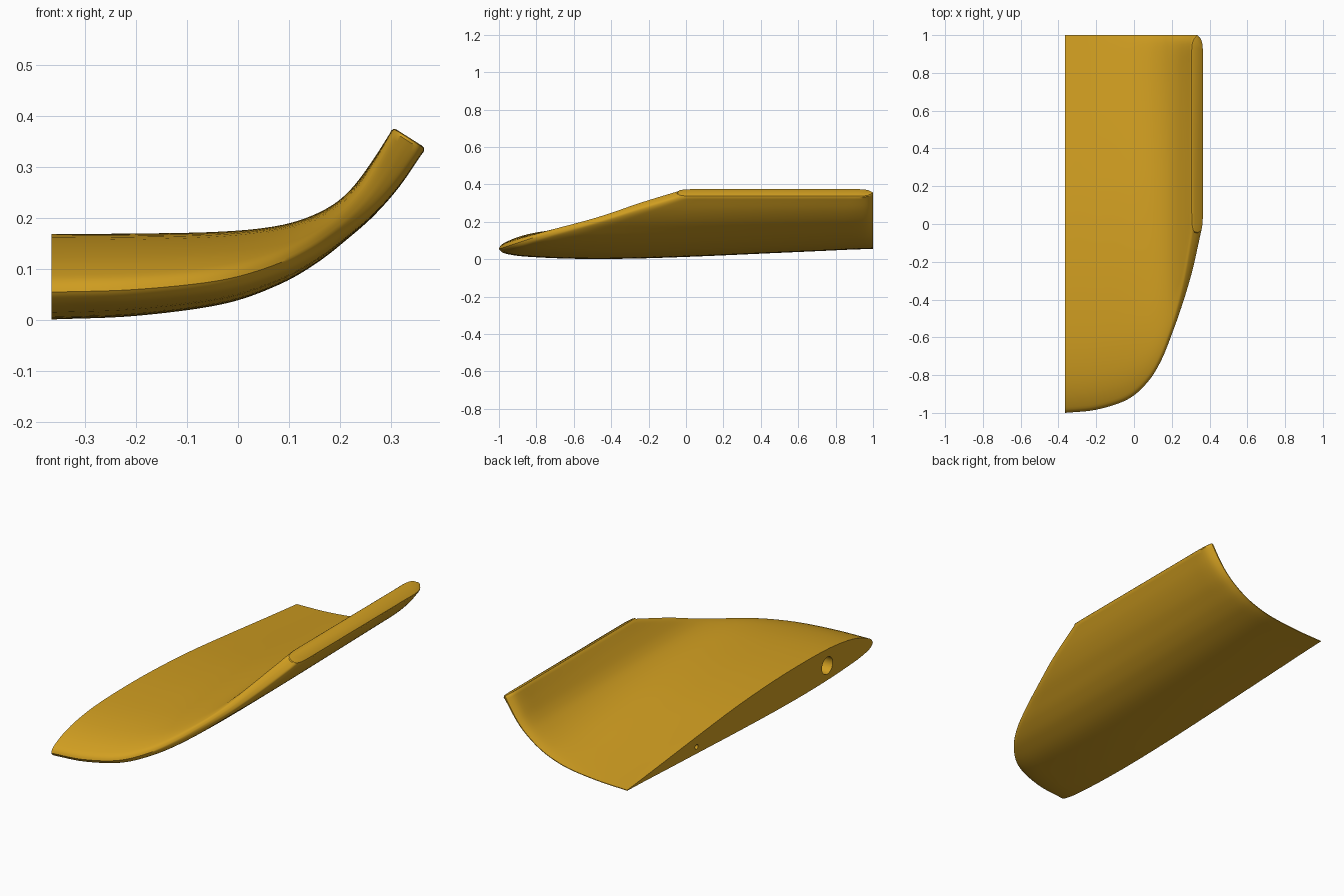
import bpy, bmesh, math
from mathutils import Vector

if "Cube" in bpy.data.objects:
    bpy.data.objects.remove(bpy.data.objects["Cube"])

gold = bpy.data.materials.new("golden_yellow")
gold.diffuse_color = (0.64, 0.345, 0.015, 1)
gold.use_nodes = True
gold.node_tree.nodes["Principled BSDF"].inputs["Base Color"].default_value = gold.diffuse_color


def smooth_rows(rows, steps):
    """Catmull-Rom interpolation through rows of numbers."""
    out = []
    n = len(rows)
    for i in range(n - 1):
        b, c = Vector(rows[i]), Vector(rows[i + 1])
        a = Vector(rows[i - 1]) if i else b * 2 - c
        d = Vector(rows[i + 2]) if i + 2 < n else c * 2 - b
        for k in range(steps):
            t = k / steps
            out.append(0.5 * (2 * b + (c - a) * t + (2 * a - 5 * b + 4 * c - d) * t * t
                              + (3 * b - a - 3 * c + d) * t ** 3))
    out.append(Vector(rows[-1]))
    return out


# Span stations: lower x, z, upper x, z, leading edge y, tip blend
stations = smooth_rows([
    (-0.365, 0.001, -0.365, 0.168, -1.000, 0.00),
    (-0.200, 0.008, -0.200, 0.169, -0.983, 0.01),
    (-0.030, 0.031, -0.050, 0.172, -0.930, 0.05),
    (0.080, 0.069, 0.050, 0.180, -0.840, 0.13),
    (0.155, 0.112, 0.120, 0.195, -0.725, 0.26),
    (0.215, 0.159, 0.180, 0.222, -0.575, 0.44),
    (0.267, 0.205, 0.222, 0.257, -0.430, 0.64),
    (0.317, 0.262, 0.262, 0.310, -0.262, 0.84),
    (0.364, 0.331, 0.301, 0.371, -0.048, 1.00)], 6)

# Chord profile: position, root upper, root lower, tip upper (tip lower mirrors it)
chord = smooth_rows([
    (0.000, 0.32, 0.32, 0.50), (0.004, 0.42, 0.26, 0.72), (0.015, 0.52, 0.18, 0.88),
    (0.050, 0.70, 0.10, 0.98), (0.100, 0.85, 0.055, 1.0), (0.175, 0.96, 0.015, 1.0),
    (0.275, 1.00, 0.00, 1.0), (0.400, 0.985, 0.025, 1.0), (0.550, 0.89, 0.09, 1.0),
    (0.700, 0.72, 0.17, 1.0), (0.850, 0.53, 0.25, 1.0), (0.930, 0.43, 0.295, 1.0),
    (0.975, 0.375, 0.315, 0.88), (1.000, 0.345, 0.325, 0.55)], 3)


def section(st, squeeze=1.0, shift=Vector((0, 0, 0)), inset=0.0):
    """Closed loop of points around the wing at one station."""
    lx, lz, ux, uz, y0, w = st
    low, up = Vector((lx, 0, lz)), Vector((ux, 0, uz))
    loop = [(c[0], c[1] + (c[3] - c[1]) * w) for c in chord]
    loop += [(c[0], c[2] + (1 - c[3] - c[2]) * w) for c in reversed(chord[1:])]
    pts = []
    for u, f in loop:
        f = 0.5 + (f - 0.5) * squeeze
        p = low.lerp(up, f) + shift
        p.y = y0 + inset + (1 - y0 - 2 * inset) * u
        pts.append(p)
    return pts


# Wing skin lofted through the sections, with a softened tip rim
loops = [section(s) for s in stations]
loops.append(section(stations[-1], 0.93, Vector((0.0025, 0, 0.0045)), 0.003))
loops.append(section(stations[-1], 0.80, Vector((0.0035, 0, 0.006)), 0.008))
bm = bmesh.new()
rings = [[bm.verts.new(p) for p in lp] for lp in loops]
n = len(rings[0])
for a, b in zip(rings, rings[1:]):
    for i in range(n):
        j = (i + 1) % n
        bm.faces.new((a[i], a[j], b[j], b[i]))
bm.faces.new(rings[0])
bm.faces.new(rings[-1])
bmesh.ops.recalc_face_normals(bm, faces=bm.faces)
me = bpy.data.meshes.new("wing")
bm.to_mesh(me)
bm.free()
me.materials.append(gold)
wing = bpy.data.objects.new("wing", me)
bpy.context.collection.objects.link(wing)


# Spar socket and pin hole in the flat root face
def drill(name, y, z, radius, depth):
    bpy.ops.mesh.primitive_cylinder_add(vertices=32, radius=radius, depth=depth * 2,
                                        location=(-0.365, y, z),
                                        rotation=(0, math.pi / 2, 0))
    cutter = bpy.context.object
    cutter.name = name
    cutter.data.materials.append(gold)
    cutter.hide_render = True
    cutter.hide_set(True)
    mod = wing.modifiers.new(name, 'BOOLEAN')
    mod.operation = 'DIFFERENCE'
    mod.solver = 'EXACT'
    mod.object = cutter


drill("spar_socket_cutter", -0.63, 0.078, 0.044, 0.22)
drill("pin_hole_cutter", 0.435, 0.066, 0.012, 0.12)

bpy.ops.object.select_all(action='DESELECT')
wing.select_set(True)
bpy.context.view_layer.objects.active = wing
for m in list(wing.modifiers):
    bpy.ops.object.modifier_apply(modifier=m.name)
bpy.ops.object.shade_smooth_by_angle(angle=math.radians(35))
